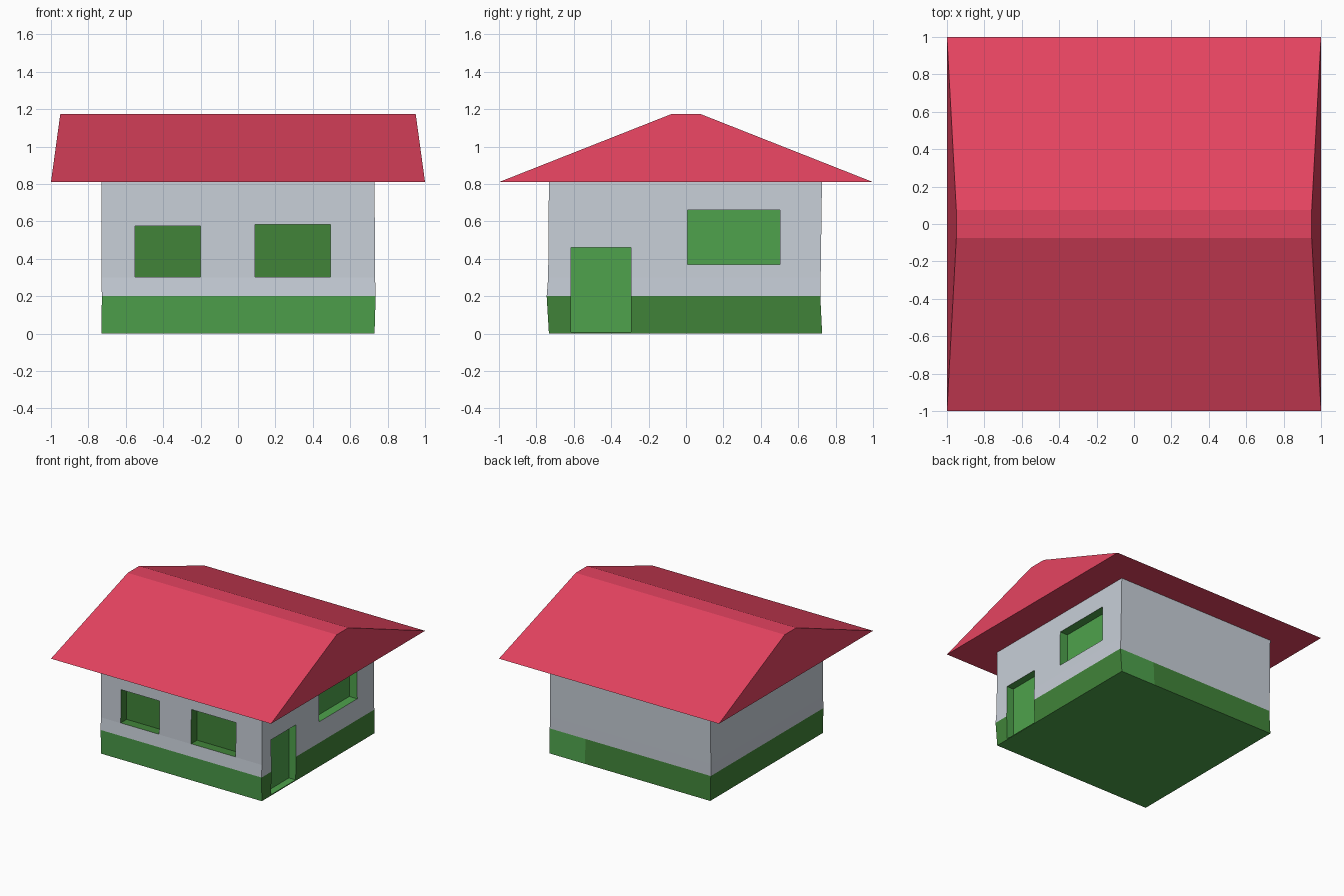
import bpy, bmesh

if "Cube" in bpy.data.objects:
    bpy.data.objects.remove(bpy.data.objects["Cube"])


def material(name, rgb):
    def lin(c):
        c /= 255
        return c / 12.92 if c <= 0.04045 else ((c + 0.055) / 1.055) ** 2.4
    m = bpy.data.materials.new(name)
    m.diffuse_color = (*[lin(c) for c in rgb], 1)
    m.use_nodes = True
    m.node_tree.nodes["Principled BSDF"].inputs["Base Color"].default_value = m.diffuse_color
    return m


WALL = material("pale_grey", (200, 207, 216))
LIGHT = material("light_green", (78, 162, 76))
DARK = material("dark_green", (65, 132, 57))
RED = material("roof_red", (228, 67, 96))


def stacked(name, rings, mats):
    """Solid made of rectangular rings (x0, x1, y0, y1, z), capped at both ends."""
    bm = bmesh.new()
    loops = [[bm.verts.new(p) for p in
              ((x0, y0, z), (x1, y0, z), (x1, y1, z), (x0, y1, z))]
             for x0, x1, y0, y1, z in rings]
    for a, b in zip(loops, loops[1:]):
        for i in range(4):
            j = (i + 1) % 4
            bm.faces.new((a[i], a[j], b[j], b[i]))
    bm.faces.new(loops[0][::-1])
    bm.faces.new(loops[-1])
    bmesh.ops.recalc_face_normals(bm, faces=bm.faces)
    me = bpy.data.meshes.new(name)
    bm.to_mesh(me)
    bm.free()
    for m in mats:
        me.materials.append(m)
    ob = bpy.data.objects.new(name, me)
    bpy.context.collection.objects.link(ob)
    return ob


# House body with slightly uneven walls above a painted base band
house = stacked("house_body", [
    (-0.73, 0.73, -0.733, 0.728, 0.0),
    (-0.728, 0.736, -0.745, 0.718, 0.2),
    (-0.73, 0.733, -0.737, 0.72, 0.3),
    (-0.73, 0.73, -0.733, 0.727, 0.815)], [WALL, LIGHT, DARK])

# Split at the light patch on the back, then colour by height and direction
bm = bmesh.new()
bm.from_mesh(house.data)
bmesh.ops.bisect_plane(bm, geom=bm.verts[:] + bm.edges[:] + bm.faces[:],
                       plane_co=(0.41, 0, 0), plane_no=(1, 0, 0))
bm.normal_update()
for f in bm.faces:
    c, n = f.calc_center_median(), f.normal
    if c.z < 0.19:
        light = n.y < -0.5 or n.z < -0.5 or (n.y > 0.5 and c.x > 0.41)
        f.material_index = 1 if light else 2
bm.to_mesh(house.data)
bm.free()


# Recessed windows and door
def recess(name, x0, x1, y0, y1, z0, z1, index):
    cut = stacked(name, [(x0, x1, y0, y1, z0), (x0, x1, y0, y1, z1)],
                  [WALL, LIGHT, DARK])
    for p in cut.data.polygons:
        p.material_index = index
    cut.hide_render = True
    cut.hide_viewport = True
    mod = house.modifiers.new(name, "BOOLEAN")
    mod.operation = "DIFFERENCE"
    mod.solver = "EXACT"
    mod.object = cut


recess("front_window_left_cutter", -0.55, -0.20, -0.9, -0.66, 0.302, 0.575, 2)
recess("front_window_right_cutter", 0.09, 0.495, -0.9, -0.66, 0.302, 0.583, 2)
recess("side_window_cutter", 0.66, 0.9, 0.007, 0.502, 0.37, 0.66, 1)
recess("door_cutter", 0.67, 0.9, -0.615, -0.295, 0.008, 0.46, 1)

# Overhanging roof with a narrow flat ridge
stacked("roof", [(-1, 1, -1, 1, 0.81),
                 (-0.95, 0.95, -0.075, 0.075, 1.175)], [RED])
